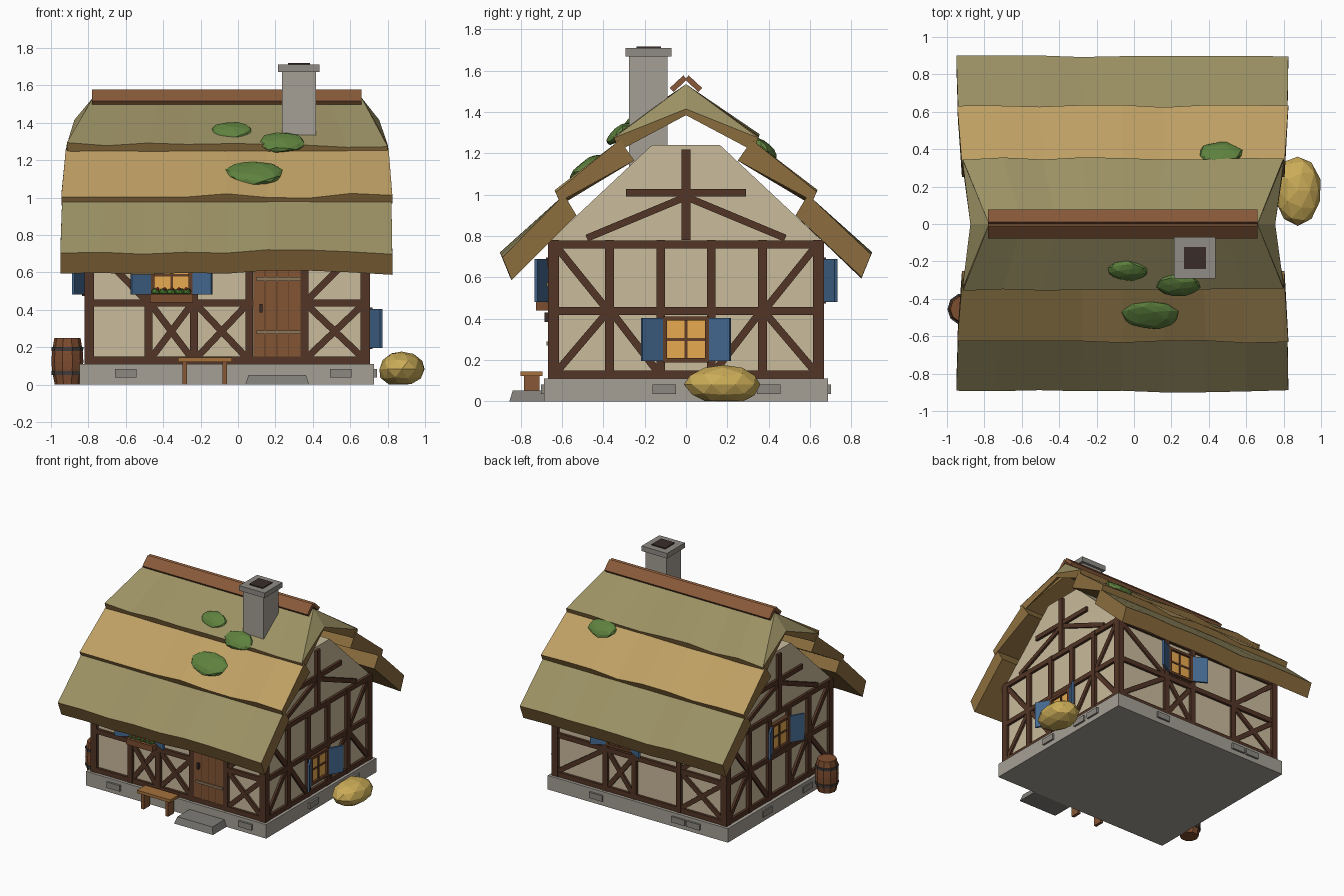
import bpy, bmesh, math, random
from mathutils import Matrix, Vector

if "Cube" in bpy.data.objects:
    bpy.data.objects.remove(bpy.data.objects["Cube"])
random.seed(4)
T, R = Matrix.Translation, Matrix.Rotation
mats = {}


def mat(hexcol):
    if hexcol not in mats:
        m = bpy.data.materials.new("paint_" + hexcol)
        rgb = [(int(hexcol[i:i + 2], 16) / 255) ** 2.2 for i in (0, 2, 4)]
        m.diffuse_color = (*rgb, 1)
        m.use_nodes = True
        m.node_tree.nodes["Principled BSDF"].inputs["Base Color"].default_value = m.diffuse_color
        mats[hexcol] = m
    return mats[hexcol]


def finish(name, bm, *colours):
    bmesh.ops.recalc_face_normals(bm, faces=bm.faces)
    me = bpy.data.meshes.new(name)
    bm.to_mesh(me)
    bm.free()
    for c in colours:
        me.materials.append(mat(c))
    ob = bpy.data.objects.new(name, me)
    bpy.context.collection.objects.link(ob)
    return ob


def box(bm, c, s, M=Matrix()):
    return bmesh.ops.create_cube(bm, size=1, matrix=M @ T(c) @ Matrix.Diagonal((*s, 1)))["verts"]


def block(name, lo, hi, colour):
    bm = bmesh.new()
    lo, hi = Vector(lo), Vector(hi)
    box(bm, (lo + hi) / 2, hi - lo)
    return finish(name, bm, colour)


def prism(name, pts, x0, x1, colour):
    bm = bmesh.new()
    a, b = ([bm.verts.new((x, y, z)) for y, z in pts] for x in (x0, x1))
    bm.faces.new(a)
    bm.faces.new(b)
    for i in range(len(pts)):
        j = (i + 1) % len(pts)
        bm.faces.new((a[i], a[j], b[j], b[i]))
    return finish(name, bm, colour)


CREAM, TIMBER, STONE, DARK = "C8B99A", "53382A", "A39E94", "3C302E"
WOOD, OLIVE, TAN, UNDER = "86583A", "9A9064", "BE9F64", "8A6D40"

# Stone base, plaster body with clipped gables
block("stone_base", (-.847, -.687, 0), (.727, .687, .11), STONE)
prism("plaster_walls", [(-.645, .1), (.645, .1), (.645, .79), (.165, 1.24), (-.165, 1.24), (-.645, .79)],
      -.8, .685, CREAM)


# Wall frames: local x runs along the wall, local y points outward
def frame(u, n, o):
    return Matrix(((u[0], n[0], 0, o[0]), (u[1], n[1], 0, o[1]), (0, 0, 1, 0), (0, 0, 0, 1)))


walls = {"front": frame((1, 0), (0, -1), (0, -.645)), "back": frame((1, 0), (0, 1), (0, .645)),
         "right": frame((0, 1), (1, 0), (.685, 0)), "left": frame((0, 1), (-1, 0), (-.8, 0))}


def beam(bm, M, a, b, w=.036, d=.044):
    du, dz = b[0] - a[0], b[1] - a[1]
    box(bm, (0, 0, 0), (math.hypot(du, dz), d, w),
        M @ T(((a[0] + b[0]) / 2, 0, (a[1] + b[1]) / 2)) @ R(-math.atan2(dz, du), 4, 'Y'))


# Timber framing: posts, rails, diagonal braces ("/", "\\" or "X" per bay and level)
ends = [-.64, -.37, -.122, .122, .37, .64]
endbr = [(0, 1, "\\"), (0, 0, "/"), (1, 0, "\\"), (3, 0, "/"), (4, 1, "/"), (4, 0, "\\")]
framing = {"front": ([-.795, -.478, -.235, .06, .355, .68],
                     [(0, 1, "\\"), (1, 0, "X"), (2, 0, "X"), (4, 0, "X"), (4, 1, "/")]),
           "back": ([-.795, -.4, -.01, .24, .68],
                    [(0, 1, "\\"), (0, 0, "X"), (2, 0, "X"), (3, 0, "\\"), (3, 1, "/")]),
           "right": (ends, endbr), "left": (ends, endbr)}
for side, (posts, braces) in framing.items():
    M, bm = walls[side], bmesh.new()
    for i, u in enumerate(posts):
        beam(bm, M, (u, .11), (u, .78), .052 if i in (0, len(posts) - 1) else .042)
    for z in (.13, .437, .76):
        beam(bm, M, (posts[0], z), (posts[-1], z), .038, .04)
    for bay, up, kind in braces:
        a, b = posts[bay] + .02, posts[bay + 1] - .02
        lo, hi = ((.15, .42), (.455, .74))[up]
        if kind in "/X":
            beam(bm, M, (a, lo), (b, hi), d=.03)
        if kind in "\\X":
            beam(bm, M, (a, hi), (b, lo), d=.034)
    if side in ("left", "right"):  # gable truss
        beam(bm, M, (0, .78), (0, 1.22), .042)
        beam(bm, M, (-.29, 1.01), (.29, 1.01), .036, .04)
        for s in (-1, 1):
            beam(bm, M, (s * .48, .79), (0, .99), .034, .034)
    finish(side + "_timber_frame", bm, TIMBER)

# Windows with angled shutters
for side, u, z in (("front", -.355, .585), ("back", .115, .585), ("right", 0, .3), ("left", 0, .585)):
    M = walls[side] @ T((u, 0, z))
    bm = bmesh.new()
    box(bm, (0, .004, 0), (.2, .02, .2), M)
    finish(side + "_window_glow", bm, "E6A850")
    bm = bmesh.new()
    for s in (-1, 1):
        box(bm, (s * .101, .01, 0), (.02, .046, .222), M)
        box(bm, (0, .01, s * .101), (.2, .042, .02), M)
    box(bm, (0, .012, 0), (.014, .018, .2), M)
    box(bm, (0, .01, 0), (.2, .018, .014), M)
    finish(side + "_window_frame", bm, "62402C")
    bm = bmesh.new()
    for s in (-1, 1):
        box(bm, (s * .057, 0, 0), (.114, .016, .208), M @ T((s * .115, .026, 0)) @ R(s * .5, 4, 'Z'))
    finish(side + "_shutters", bm, "46688F")

# Door with straps and handle
block("door", (.082, -.665, .15), (.335, -.64, .66), "825637")
block("door_lintel", (.06, -.672, .65), (.355, -.64, .69), TIMBER)
for i, x in enumerate((.145, .208, .271)):
    block(f"door_groove_{i}", (x - .002, -.667, .15), (x + .002, -.66, .65), "5A3A26")
for i, z in enumerate((.28, .565)):
    block(f"door_strap_{i}", (.1, -.674, z - .01), (.335, -.66, z + .01), "8A7458")
block("door_handle", (.115, -.685, .385), (.132, -.66, .43), DARK)

# Flower box
block("flower_box", (-.47, -.725, .44), (-.24, -.66, .485), "7A4E32")


def blob(name, c, r, colour, sub=2, M=Matrix(), jitter=.08):
    bm = bmesh.new()
    bmesh.ops.create_icosphere(bm, subdivisions=sub, radius=1)
    for v in bm.verts:
        v.co *= 1 + random.uniform(-jitter, jitter)
    bm.transform(T(c) @ M @ Matrix.Diagonal((*r, 1)))
    for v in bm.verts:
        v.co.z = max(v.co.z, 0)
    return finish(name, bm, colour)


for i in range(5):
    blob(f"flower_leaf_{i}", (-.44 + i * .042, -.69, .497), (.027, .025, .022), "4F7D35", 1)
    blob(f"flower_{i}", (-.43 + i * .038, -.708, .512), (.01, .01, .01), "B5483C", 1)


# Thatch layers: wavy lofted slabs. pts: tip top, head top, head under, tip under
def thatch(name, pts, s, tipx, headx, colour, n=8):
    bm, rows = bmesh.new(), []
    for i in range(n + 1):
        t, w = i / n, random.uniform(-.014, .014)
        row = []
        for k, (y, z) in enumerate(pts):
            x0, x1 = headx if k in (1, 2) else tipx
            tip = k in (0, 3)
            row.append(bm.verts.new((x0 + (x1 - x0) * t, s * (y + tip * w * .5), z + tip * w)))
        rows.append(row)
    for a, b in zip(rows, rows[1:]):
        for k in range(4):
            f = bm.faces.new((a[k], a[(k + 1) % 4], b[(k + 1) % 4], b[k]))
            f.material_index = 0 if k == 0 else 1
    for r in (rows[0], rows[-1]):
        bm.faces.new(r).material_index = 1
    finish(name, bm, colour, UNDER)


for s, tag in ((-1, "front"), (1, "back")):
    thatch(tag + "_thatch_low", [(.895, .71), (.59, 1.0), (.53, .9), (.85, .6)], s,
           (-.95, .825), (-.94, .82), OLIVE)
    thatch(tag + "_thatch_mid", [(.63, 1.01), (.32, 1.265), (.25, 1.165), (.61, .965)], s,
           (-.945, .825), (-.92, .805), TAN)
    thatch(tag + "_thatch_top", [(.35, 1.28), (0, 1.535), (0, 1.43), (.335, 1.235)], s,
           (-.915, .8), (-.775, .66), OLIVE)

# Half hips closing the roof ends
for tag, xt, xm, xb in (("left", -.775, -.875, -.918), ("right", .66, .755, .803)):
    bm = bmesh.new()
    tp, cl, cr, ap = [bm.verts.new(p) for p in ((xt, 0, 1.535), (xb, -.35, 1.275), (xb, .35, 1.275), (xm, 0, 1.415))]
    il, ir, ia = [bm.verts.new(p) for p in ((xb, -.32, 1.215), (xb, .32, 1.215), (xm * .985, 0, 1.385))]
    it = bm.verts.new((xt, 0, 1.46))
    for f in ((tp, cl, ap), (tp, ap, cr)):
        bm.faces.new(f)
    for f in ((cl, il, ia, ap), (ap, ia, ir, cr), (it, il, ia), (it, ia, ir), (tp, it, il, cl), (tp, cr, ir, it)):
        bm.faces.new(f).material_index = 1
    finish(tag + "_half_hip", bm, OLIVE, UNDER)

# Ridge boards
for s, tag in ((-1, "front"), (1, "back")):
    prism(tag + "_ridge_board", [(s * y, z) for y, z in ((.012, 1.578), (.078, 1.517), (.06, 1.497), (-.004, 1.557))],
          -.78, .66, "875A3C")

# Chimney
block("chimney_stack", (.235, -.275, 1.12), (.417, -.09, 1.68), STONE)
block("chimney_cap", (.215, -.292, 1.67), (.437, -.07, 1.71), "8E8A84")
block("chimney_opening", (.267, -.24, 1.7), (.385, -.122, 1.718), DARK)

# Moss patches lying on the thatch
for i, (x, y, z, r) in enumerate(((-.035, -.25, 1.355, .11), (.237, -.325, 1.295, .125),
                                  (.087, -.49, 1.13, .155), (.465, .38, 1.225, .12))):
    slope = math.copysign(.7, -y)
    blob(f"moss_{i}", (x, y, z), (r, r * .6, .03), "5E8040", 2, R(slope, 4, 'X'))

# Raised stones on the base
for side, us in {"front": (-.6, .55), "back": (-.55, -.42, .3), "right": (-.105, .4, .25), "left": (-.3, .2)}.items():
    bm = bmesh.new()
    for u in us:
        box(bm, (u, .042, .06), (.115, .03, .046), walls[side])
    finish(side + "_base_stones", bm, "8B8780")

# Door step, tapered
bm = bmesh.new()
for v in box(bm, (.21, -.77, .026), (.34, .17, .052)):
    if v.co.z > .03:
        v.co.x = .21 + (v.co.x - .21) * .9
        v.co.y = -.69 + (v.co.y + .69) * .9
finish("door_step", bm, "7F7C77")

# Bench
block("bench_seat", (-.322, -.8, .122), (-.032, -.695, .145), "A4713F")
for i, x in enumerate((-.285, -.072)):
    block(f"bench_leg_{i}", (x - .012, -.785, 0), (x + .012, -.71, .124), WOOD)


# Barrel and hoops
def turned(name, prof, c, n, colour):
    bm = bmesh.new()
    rings = [[bm.verts.new((c[0] + r * math.cos(2 * math.pi * i / n), c[1] + r * math.sin(2 * math.pi * i / n), z))
              for i in range(n)] for r, z in prof]
    for a, b in zip(rings, rings[1:]):
        for i in range(n):
            bm.faces.new((a[i], a[(i + 1) % n], b[(i + 1) % n], b[i]))
    bm.faces.new(rings[0])
    bm.faces.new(rings[-1])
    finish(name, bm, colour)


spot = (-.912, -.455)
turned("barrel", [(.068, 0), (.083, .08), (.085, .125), (.083, .17), (.07, .25)], spot, 10, "7D4E33")
for i, z in enumerate((.06, .19)):
    turned(f"barrel_hoop_{i}", [(.084, z - .01), (.086, z + .012)], spot, 10, "45403E")

# Hay heap
blob("hay_heap", (.875, .18, .082), (.124, .185, .097), "C9AA58", 2, Matrix(), .04)
